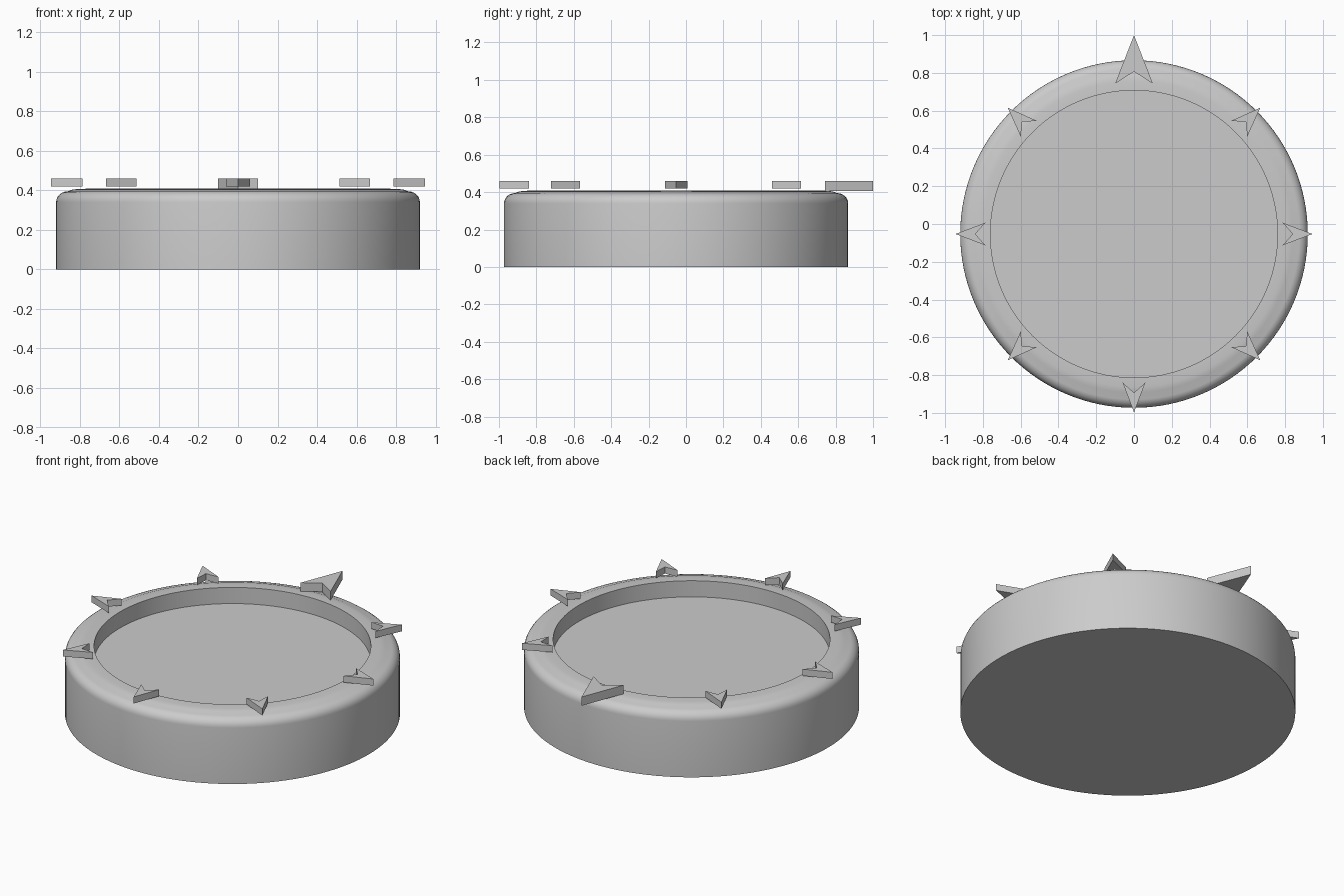
import bpy, bmesh, math
from mathutils import Matrix

if "Cube" in bpy.data.objects:
    bpy.data.objects.remove(bpy.data.objects["Cube"])

CY = -0.053   # centre of the round body; the large pointer extends past it


def make_object(name, bm):
    bmesh.ops.recalc_face_normals(bm, faces=bm.faces)
    mesh = bpy.data.meshes.new(name)
    bm.to_mesh(mesh)
    bm.free()
    obj = bpy.data.objects.new(name, mesh)
    obj.location.y = CY
    bpy.context.collection.objects.link(obj)
    return obj


def lathe(name, profile, steps=128):
    bm = bmesh.new()
    verts = [bm.verts.new((r, 0, z)) for r, z in profile]
    edges = [bm.edges.new(pair) for pair in zip(verts, verts[1:])]
    bmesh.ops.spin(bm, geom=verts + edges, cent=(0, 0, 0), axis=(0, 0, 1),
                   angle=math.tau, steps=steps)
    bmesh.ops.remove_doubles(bm, verts=bm.verts, dist=1e-4)
    return make_object(name, bm)


def pointer(name, angle, tip, notch, tail, half_width, z0, z1):
    # Notched arrowhead pointing outwards
    bm = bmesh.new()
    outline = [(tip, 0), (tail, half_width), (notch, 0), (tail, -half_width)]
    face = bm.faces.new([bm.verts.new((x, y, z0)) for x, y in outline])
    top = bmesh.ops.extrude_face_region(bm, geom=[face], use_keep_orig=True)
    moved = [g for g in top["geom"] if isinstance(g, bmesh.types.BMVert)]
    bmesh.ops.translate(bm, verts=moved, vec=(0, 0, z1 - z0))
    bmesh.ops.transform(bm, matrix=Matrix.Rotation(angle, 4, 'Z'), verts=bm.verts)
    return make_object(name, bm)


# Round case: flat bottom, rounded shoulder, gently raised rim, sunken dial
shoulder = [(0.86 + 0.06 * math.cos(a), 0.34 + 0.055 * math.sin(a))
            for a in (math.radians(15 * i) for i in range(7))]
case = lathe("case", [(0, 0), (0.92, 0)] + shoulder
             + [(0.84, 0.403), (0.81, 0.407), (0.76, 0.408), (0.76, 0.31), (0, 0.31)])
bpy.context.view_layer.objects.active = case
case.select_set(True)
bpy.ops.object.shade_smooth_by_angle(angle=math.radians(35))

# Eight direction pointers; the one at the back is larger
for i in range(8):
    angle = i * math.pi / 4
    if i == 2:
        pointer("large_pointer", angle, 1.053, 0.86, 0.796, 0.10, 0.407, 0.46)
    else:
        pointer(f"small_pointer_{i}", angle, 0.945, 0.89 - 0.05, 0.787, 0.06, 0.42, 0.46)
